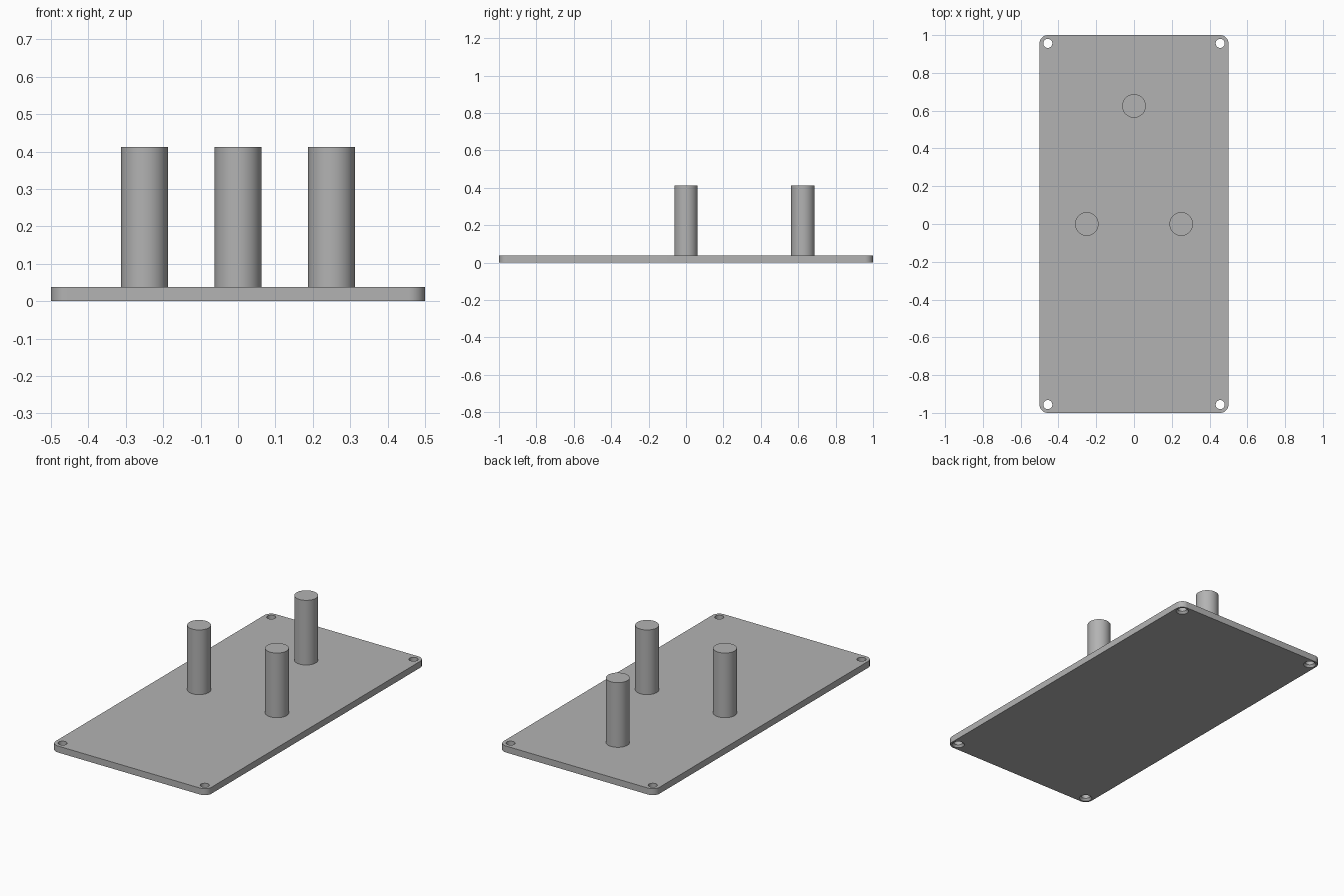
import bpy, bmesh, math

cube = bpy.data.objects.get("Cube")
if cube:
    bpy.data.objects.remove(cube, do_unlink=True)

WIDTH, LENGTH, THICK = 1.0, 2.0, 0.0375
CORNER = 0.0437
HOLE_R, SINK_R, SINK_DEPTH = 0.024, 0.034, 0.0125
PEG_R, PEG_H = 0.0625, 0.375

grey = bpy.data.materials.new("plain grey")
grey.use_nodes = True
colour = (0.45, 0.45, 0.45, 1)
grey.diffuse_color = colour
grey.node_tree.nodes["Principled BSDF"].inputs["Base Color"].default_value = colour


def make_object(name, bm):
    bmesh.ops.recalc_face_normals(bm, faces=bm.faces)
    mesh = bpy.data.meshes.new(name)
    bm.to_mesh(mesh)
    bm.free()
    mesh.materials.append(grey)
    obj = bpy.data.objects.new(name, mesh)
    bpy.context.collection.objects.link(obj)
    return obj


def smooth(obj):
    bpy.ops.object.select_all(action='DESELECT')
    obj.select_set(True)
    bpy.context.view_layer.objects.active = obj
    bpy.ops.object.shade_smooth_by_angle(angle=math.radians(30))


def add_lathe(bm, centre, profile, sides=48):
    """Closed solid of revolution from (radius, height) rings."""
    rings = []
    for r, z in profile:
        rings.append([bm.verts.new((centre[0] + r * math.cos(math.tau * i / sides),
                                    centre[1] + r * math.sin(math.tau * i / sides), z))
                      for i in range(sides)])
    for a, b in zip(rings, rings[1:]):
        for i in range(sides):
            j = (i + 1) % sides
            bm.faces.new((a[i], a[j], b[j], b[i]))
    bm.faces.new(rings[0][::-1])
    bm.faces.new(rings[-1])


corners = [(sx, sy) for sx in (-1, 1) for sy in (-1, 1)]
hole_x, hole_y = WIDTH / 2 - CORNER, LENGTH / 2 - CORNER

# Base plate with rounded corners
bm = bmesh.new()
outline = []
for quarter, (sx, sy) in enumerate([(1, 1), (-1, 1), (-1, -1), (1, -1)]):
    for step in range(13):
        a = math.pi / 2 * (quarter + step / 12)
        outline.append(bm.verts.new((sx * hole_x + CORNER * math.cos(a),
                                     sy * hole_y + CORNER * math.sin(a), 0)))
face = bm.faces.new(outline)
top = bmesh.ops.extrude_face_region(bm, geom=[face])["geom"]
bmesh.ops.translate(bm, vec=(0, 0, THICK),
                    verts=[v for v in top if isinstance(v, bmesh.types.BMVert)])
plate = make_object("base_plate", bm)

# Corner screw holes, countersunk from below
bm = bmesh.new()
over = 0.01
for sx, sy in corners:
    add_lathe(bm, (sx * hole_x, sy * hole_y),
              [(SINK_R, -over), (SINK_R, 0), (HOLE_R, SINK_DEPTH), (HOLE_R, THICK + over)])
cutter = make_object("screw_hole_cutter", bm)
cutter.hide_render = True

cut = plate.modifiers.new("screw_holes", 'BOOLEAN')
cut.operation = 'DIFFERENCE'
cut.solver = 'EXACT'
cut.object = cutter
bpy.context.view_layer.objects.active = plate
bpy.ops.object.modifier_apply(modifier=cut.name)
bpy.data.objects.remove(cutter, do_unlink=True)
smooth(plate)

# Three upright pegs
for name, x, y in (("right_peg", -0.25, 0), ("left_peg", 0.25, 0), ("back_peg", 0, 0.625)):
    bm = bmesh.new()
    add_lathe(bm, (x, y), [(PEG_R, THICK), (PEG_R, THICK + PEG_H)], sides=64)
    smooth(make_object(name, bm))
